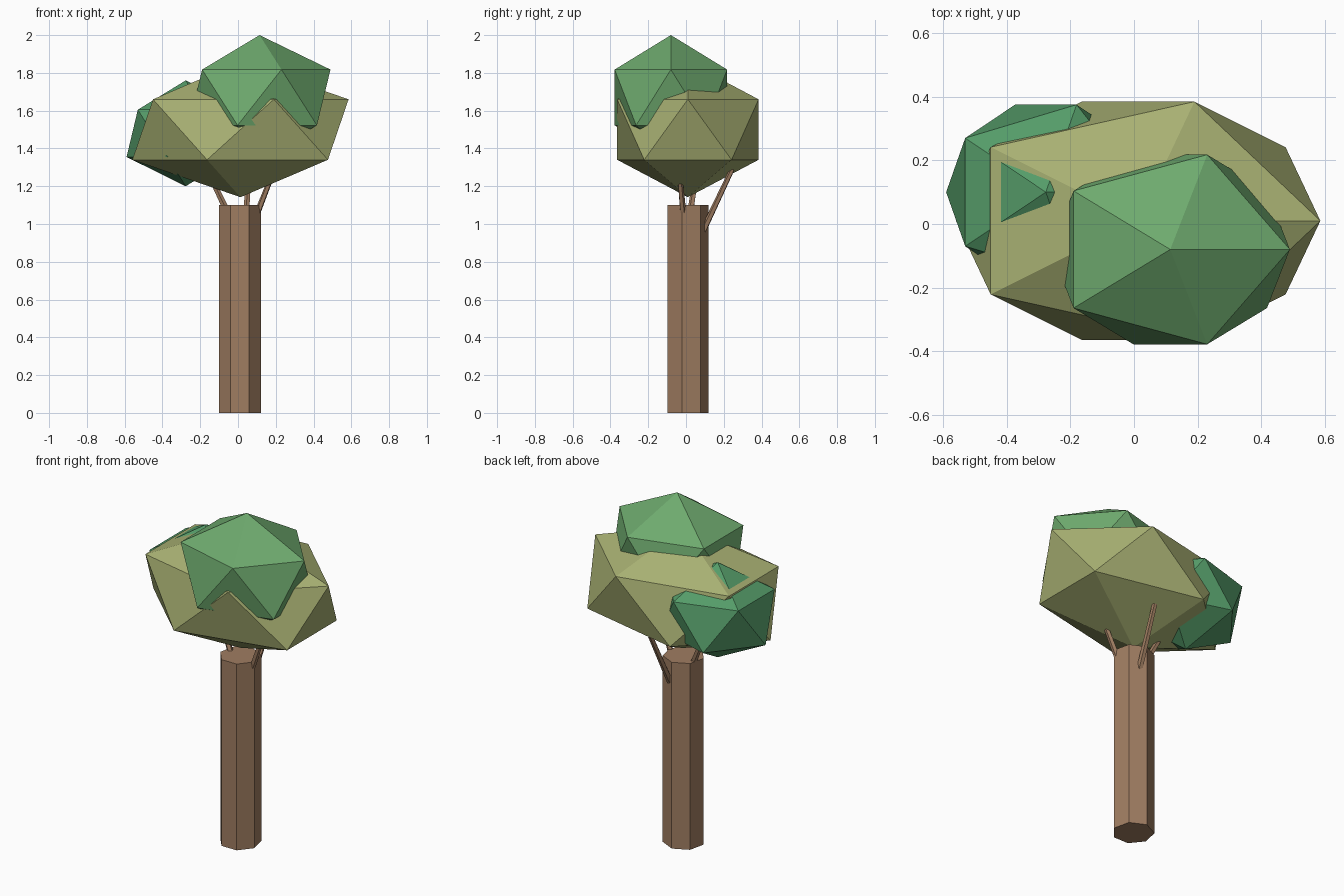
import bpy
from mathutils import Vector

if "Cube" in bpy.data.objects:
    bpy.data.objects.remove(bpy.data.objects["Cube"])


def material(name, rgb):
    m = bpy.data.materials.new(name)
    m.diffuse_color = (*rgb, 1)
    m.use_nodes = True
    m.node_tree.nodes["Principled BSDF"].inputs["Base Color"].default_value = m.diffuse_color
    return m


bark = material("bark", (0.35, 0.205, 0.12))
olive = material("olive_leaves", (0.39, 0.434, 0.17))
green = material("green_leaves", (0.156, 0.402, 0.156))
dark = material("dark_leaves", (0.09, 0.33, 0.14))


def finish(name, mat):
    ob = bpy.context.object
    ob.name = name
    ob.data.materials.append(mat)
    return ob


def clump(name, loc, scale, mat):
    bpy.ops.mesh.primitive_ico_sphere_add(subdivisions=1, radius=1, location=loc)
    ob = finish(name, mat)
    ob.scale = scale


def branch(name, a, b, r1=0.018, r2=0.014):
    a, b = Vector(a), Vector(b)
    d = b - a
    bpy.ops.mesh.primitive_cone_add(vertices=5, radius1=r1, radius2=r2,
                                    depth=d.length, location=(a + b) / 2)
    ob = finish(name, bark)
    ob.rotation_euler = d.to_track_quat('Z', 'Y').to_euler()


# Seven-sided trunk
bpy.ops.mesh.primitive_cylinder_add(vertices=7, radius=0.114, depth=1.1,
                                    location=(0.01, 0.005, 0.55))
finish("trunk", bark)

# Branches reaching from the trunk into the leaves
branch("branch_right", (0.08, -0.01, 1.0), (0.185, -0.035, 1.27))
branch("branch_left", (-0.045, 0.02, 1.04), (-0.15, 0.055, 1.26))
branch("branch_back", (0.035, 0.075, 0.93), (0.06, 0.245, 1.29))

# Three overlapping leaf clumps
clump("leaves_main", (0.013, 0.01, 1.5), (0.64, 0.44, 0.358), olive)
clump("leaves_top", (0.114, -0.08, 1.67), (0.42, 0.35, 0.33), green)
clump("leaves_left", (-0.277, 0.10, 1.48), (0.35, 0.323, 0.28), dark)
